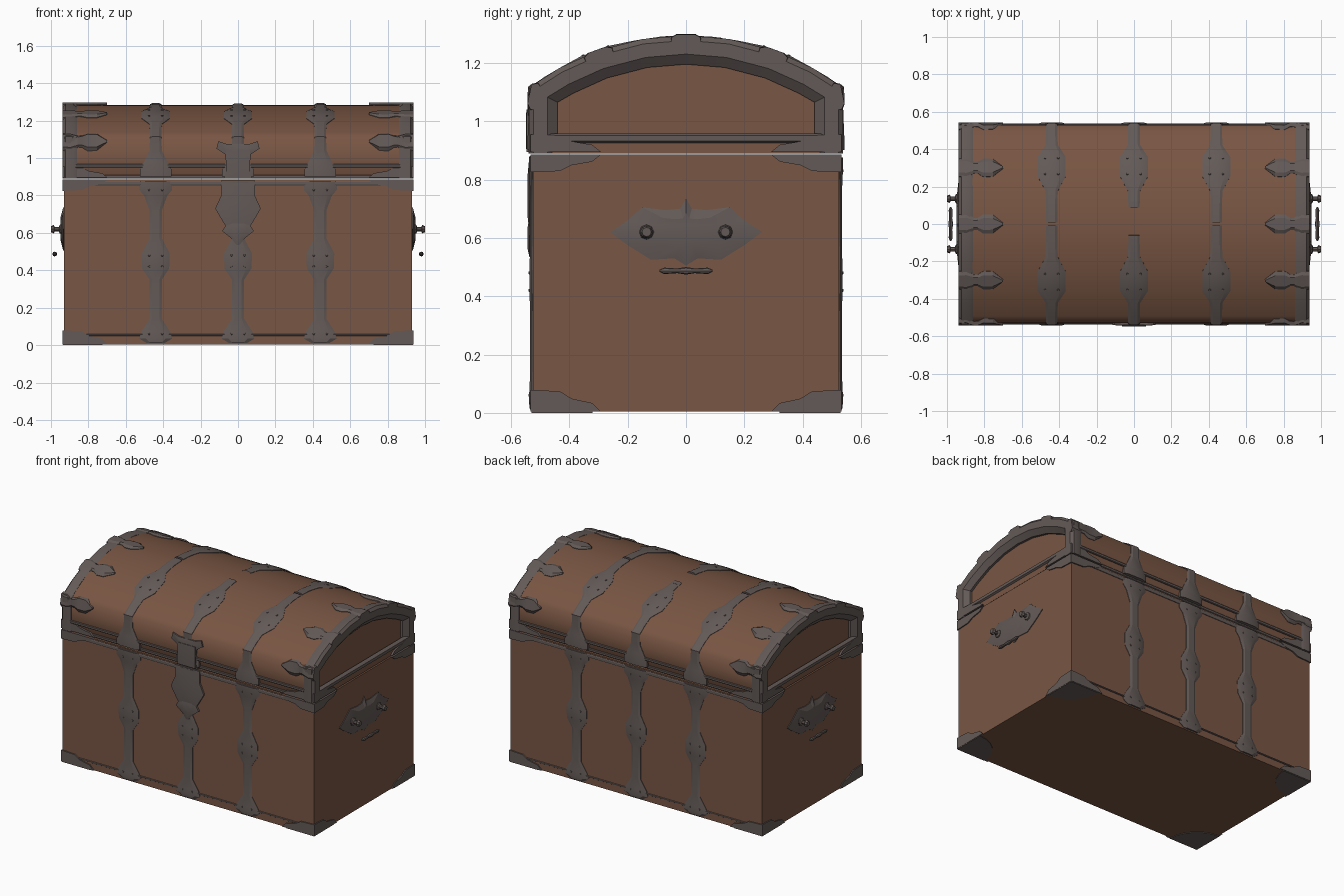
import bpy, bmesh, math
from mathutils import Vector

if "Cube" in bpy.data.objects:
    bpy.data.objects.remove(bpy.data.objects["Cube"])


def material(name, rgb):
    m = bpy.data.materials.new(name)
    m.use_nodes = True
    m.diffuse_color = (*rgb, 1)
    m.node_tree.nodes["Principled BSDF"].inputs["Base Color"].default_value = (*rgb, 1)
    return m


WOOD = material("brown wood", (0.19, 0.092, 0.056))
IRON = material("dark iron", (0.125, 0.102, 0.095))

HX, HY, TOP = 0.93, 0.525, 0.885      # body half sizes and height
LID_Z, SHOULDER, RADIUS = 0.89, 0.22, 0.89
HALF_ARC = math.asin(0.53 / RADIUS)
APEX = SHOULDER + RADIUS * HALF_ARC   # path length from lid foot to ridge


def loft(name, rings, mat, angle=35, caps=True):
    """Skin closed rings of equal length into one solid."""
    bm = bmesh.new()
    loops = [[bm.verts.new(p) for p in ring] for ring in rings]
    n = len(loops[0])
    for a, b in zip(loops, loops[1:]):
        for i in range(n):
            j = (i + 1) % n
            bm.faces.new((a[i], a[j], b[j], b[i]))
    if caps:
        bm.faces.new(loops[0])
        bm.faces.new(loops[-1])
    bmesh.ops.recalc_face_normals(bm, faces=bm.faces)
    me = bpy.data.meshes.new(name)
    bm.to_mesh(me)
    bm.free()
    me.materials.append(mat)
    ob = bpy.data.objects.new(name, me)
    bpy.context.collection.objects.link(ob)
    bpy.ops.object.select_all(action="DESELECT")
    ob.select_set(True)
    bpy.context.view_layer.objects.active = ob
    bpy.ops.object.shade_smooth_by_angle(angle=math.radians(angle))
    return ob


def box(name, lo, hi, mat):
    ring = lambda z: [(lo[0], lo[1], z), (hi[0], lo[1], z), (hi[0], hi[1], z), (lo[0], hi[1], z)]
    return loft(name, [ring(lo[2]), ring(hi[2])], mat)


def ribbon(name, stations, place, thick=0.009):
    """Crowned strap; stations are (distance, half width)."""
    rings = []
    for s, w in stations:
        h = thick + max(0, w - 0.035) * 0.08
        section = [(-w, -0.012), (-w, 0.003), (-w * 0.6, h), (w * 0.6, h), (w, 0.003), (w, -0.012)]
        rings.append([place(s, l, d) for l, d in section])
    return loft(name, rings, IRON, 20)


def plate(name, outline, place, thick=0.008, crown=0.0):
    """Flat shaped plate with a raised middle."""
    cu = sum(p[0] for p in outline) / len(outline)
    cv = sum(p[1] for p in outline) / len(outline)
    ring = lambda k, h: [place(cu + (u - cu) * k, cv + (v - cv) * k, h) for u, v in outline]
    return loft(name, [ring(1, -0.008), ring(1, thick), ring(0.55, thick + crown)], IRON, 20)


def lid(s):
    """Point and outward direction on the front half of the lid outline (y, z)."""
    if s > APEX:
        p, n = lid(2 * APEX - s)
        return (-p[0], p[1]), (-n[0], n[1])
    if s <= SHOULDER + 0.001:
        a, k = 0, 1
        if s > SHOULDER - 0.001:
            a = (math.pi / 2 - HALF_ARC) / 2
            k = 1 / math.cos(a)
        return (-0.53, LID_Z + s), (-k * math.cos(a), k * math.sin(a))
    t = HALF_ARC - (s - SHOULDER) / RADIUS
    n = (-math.sin(t), math.cos(t))
    return (n[0] * RADIUS, 1.285 - RADIUS + n[1] * RADIUS), n


def on_lid(x, s, h):
    (y, z), n = lid(s)
    return Vector((x, y + n[0] * h, z + n[1] * h))


# Wooden body and domed lid
box("chest_body", (-HX, -HY, 0.004), (HX, HY, TOP), WOOD)
arc = [SHOULDER + 2 * (APEX - SHOULDER) * i / 24 for i in range(25)]
outline = [(-0.505, LID_Z), (-0.53, 0.955)] + [lid(s)[0] for s in arc] + [(0.53, 0.955), (0.505, LID_Z)]
loft("lid_shell", [[(x, y, z) for y, z in outline] for x in (-0.895, 0.895)], WOOD, 65)

# Straps on front, back and lid
BODY_STRAP = [(0.012, 0.05), (0.035, 0.088), (0.07, 0.078), (0.14, 0.033), (0.35, 0.033), (0.41, 0.072),
              (0.49, 0.075), (0.57, 0.033), (0.72, 0.033), (0.8, 0.062), (0.83, 0.088), (0.875, 0.088)]
LID_STRAP = [(0.012, 0.085), (0.05, 0.085), (0.09, 0.062), (0.15, 0.033), (0.22, 0.031), (0.28, 0.031),
             (0.35, 0.033), (0.42, 0.075), (0.53, 0.075), (0.61, 0.033), (0.7, 0.03)]
for side, label in ((-1, "front"), (1, "back")):
    for x in (-0.44, 0, 0.44):
        wall = lambda s, l, h: Vector((x + l, side * (HY + h), s))
        roof = lambda s, l, h: on_lid(x + l, s if side < 0 else 2 * APEX - s, h)
        ribbon(label + "_body_strap", BODY_STRAP, wall)
        end = APEX - 0.008 if x else APEX - (0.06 if side < 0 else 0.12)
        ribbon(label + "_lid_strap", LID_STRAP + [(end, 0.03)], roof)
        # Rivets on the swellings
        for place, s in ((wall, 0.42), (wall, 0.48), (wall, 0.06), (wall, 0.83), (roof, 0.43), (roof, 0.52)):
            for l in (-0.035, 0.035):
                ring = lambda r, h: [place(s + r * math.sin(a), l + r * math.cos(a), h)
                                     for a in (i * math.tau / 6 for i in range(6))]
                loft("rivet", [ring(0.009, 0.005), ring(0.005, 0.015)], IRON)
    # Thin edging strips along the seams and the foot
    for z, y, w in ((0.865, HY, 0.012), (0.957, 0.53, 0.01), (0.055, HY, 0.005), (0.9, 0.515, 0.01)):
        ribbon(label + "_edging", [(-0.9, w), (0.9, w)],
               lambda s, l, h: Vector((s, side * (y + h), z + l)), 0.006)

# Corner guards, lid end frames, prongs and handles
GUARD = [(0, 0), (0.24, 0), (0.21, 0.03), (0.14, 0.045), (0.1, 0.07), (0, 0.075)]
LEAF = [(0.05, 0.03), (0.1, 0.033), (0.13, 0.052), (0.18, 0.05), (0.235, 0.006)]
FRAME = [(0.862, -0.02), (0.862, 0.003), (0.878, 0.009), (0.922, 0.009), (0.937, -0.008),
         (0.937, -0.055), (0.91, -0.09), (0.862, -0.09)]
for sx, label in ((1, "left"), (-1, "right")):
    for sy in (-1, 1):
        for z0, up in ((0.004, 1), (TOP, -1), (LID_Z + 0.005, 1)):
            squash = 1 if z0 < 0.1 else 0.8
            plate(label + "_corner_guard", GUARD,
                  lambda u, v, h: Vector((sx * (0.936 - u), sy * (0.527 + h), z0 + up * v * squash)), 0.006)
            plate(label + "_end_guard", GUARD,
                  lambda u, v, h: Vector((sx * (HX + h), sy * (0.532 - u), z0 + up * v * squash)), 0.007)
        # Rounded guard under the floor
        fan = [(0, 0)] + [(0.21 * math.cos(i * math.pi / 12), 0.21 * math.sin(i * math.pi / 12)) for i in range(7)]
        plate(label + "_foot_guard", fan,
              lambda u, v, h: Vector((sx * (0.935 - u), sy * (0.53 - v), 0.004 - h)), 0.004)

    stops = [0, 0.08, SHOULDER, 0.34, 0.48, 0.64, APEX]
    stops += [2 * APEX - s for s in stops[-2::-1]]
    loft(label + "_lid_frame", [[on_lid(sx * x, s, h) for x, h in FRAME] for s in stops], IRON, 25)
    for s in (0.2, 0.481, APEX, 2 * APEX - 0.481, 2 * APEX - 0.2):
        ribbon(label + "_lid_prong", LEAF, lambda d, l, h: on_lid(sx * (0.935 - d), s + l, h), 0.012)
        # Collar wrapping over the frame beneath each prong
        ribbon(label + "_frame_collar", [(0, 0.05), (0.04, 0.055), (0.08, 0.035)],
               lambda d, l, h: on_lid(sx * (0.937 - d), s + l, h), 0.012)
    lo, hi = sorted((sx * 0.885, sx * 0.925))
    box(label + "_lid_end_rail", (lo, -0.505, LID_Z), (hi, 0.505, 0.94), WOOD)
    ribbon(label + "_lid_end_bar", [(-0.53, 0.016), (0.53, 0.016)],
           lambda s, l, h: Vector((sx * (0.922 + h), s, 0.942 + l)), 0.014)

    # Handle plate, two bosses and hanging bar
    half = [(0.26, 0.62), (0.2, 0.66), (0.15, 0.705), (0.07, 0.695), (0.02, 0.7), (0, 0.735)]
    low = [(0, 0.505), (0.04, 0.53), (0.12, 0.525), (0.2, 0.575)]
    leaf = half + [(-y, z) for y, z in half[-2::-1]] + [(-y, z) for y, z in low[:0:-1]] + low
    plate(label + "_handle_plate", leaf, lambda u, v, h: Vector((sx * (HX + h), u, v)), 0.005, 0.013)
    for y in (-0.135, 0.135):
        rings = []
        for x, r in ((0.935, 0.028), (0.952, 0.024), (0.958, 0.012), (0.98, 0.012), (0.985, 0.022), (1.0, 0.016)):
            rings.append([(sx * x, y + r * math.cos(a), 0.62 + r * math.sin(a))
                          for a in (i * math.tau / 8 for i in range(8))])
        loft(label + "_handle_boss", rings, IRON)
    rings = []
    for y, r in ((-0.09, 0.004), (-0.075, 0.011), (-0.03, 0.008), (0, 0.013), (0.03, 0.008), (0.075, 0.011), (0.09, 0.004)):
        rings.append([(sx * (0.98 + r * math.cos(a)), y, 0.487 + r * math.sin(a))
                      for a in (i * math.tau / 8 for i in range(8))])
    loft(label + "_handle_bar", rings, IRON)


# Lock plate, lock tongue and hasp on the front
def front_plate(name, half, thick, crown, y=HY):
    full = half + [(-x, z) for x, z in reversed(half)]
    plate(name, full, lambda u, v, h: Vector((u, -(y + h), v)), thick, crown)


front_plate("lock_plate", [(0.09, 0.88), (0.09, 0.8), (0.122, 0.73), (0.075, 0.65), (0.05, 0.62)], 0.012, 0.006)
front_plate("lock_tongue", [(0.045, 0.67), (0.085, 0.61), (0.035, 0.57), (0.008, 0.535)], 0.012, 0.006)
front_plate("hasp", [(0.075, 0.89), (0.06, 0.95), (0.07, 1.02), (0.115, 1.05), (0.105, 1.09), (0.06, 1.075)],
            0.01, 0.004, 0.53)
front_plate("hasp_cover", [(0.065, 0.895), (0.065, 1.04)], 0.017, 0.002, 0.53)
